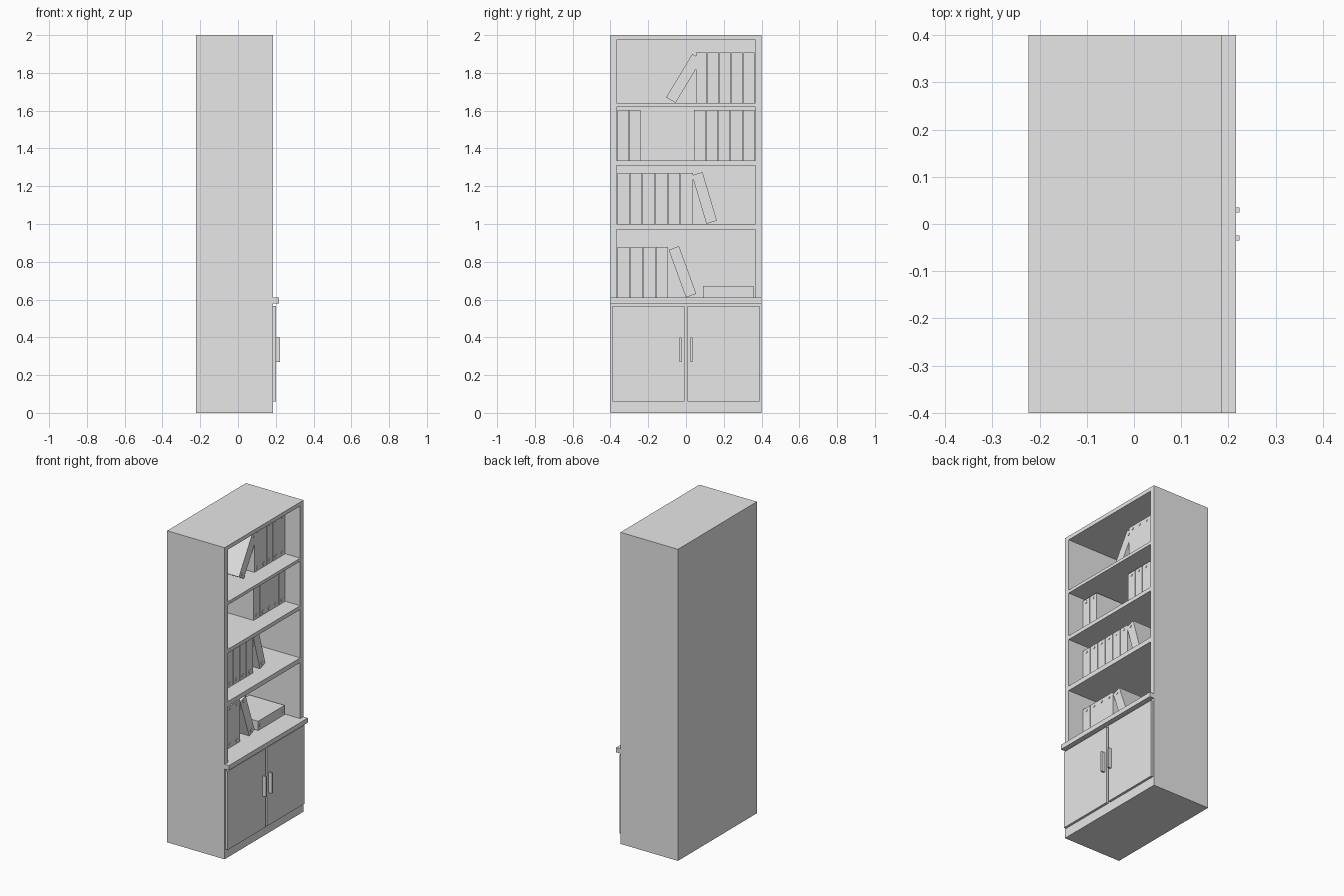
import bpy, bmesh, math
from mathutils import Matrix, Vector

if "Cube" in bpy.data.objects:
    bpy.data.objects.remove(bpy.data.objects["Cube"], do_unlink=True)

grey = bpy.data.materials.new("plain_grey")
grey.use_nodes = True
COLOUR = (0.8, 0.8, 0.8, 1)
grey.diffuse_color = COLOUR
grey.node_tree.nodes["Principled BSDF"].inputs["Base Color"].default_value = COLOUR


def add_box(bm, x, y, z):
    """Add a box given its (min, max) range on each axis."""
    lo, hi = map(Vector, zip(x, y, z))
    size = hi - lo
    m = Matrix.Translation((lo + hi) / 2) @ Matrix.Diagonal((*size, 1))
    bmesh.ops.create_cube(bm, size=1, matrix=m)


def finish(name, bm):
    mesh = bpy.data.meshes.new(name)
    bm.to_mesh(mesh)
    bm.free()
    mesh.materials.append(grey)
    obj = bpy.data.objects.new(name, mesh)
    bpy.context.collection.objects.link(obj)
    return obj


def box(name, x, y, z):
    bm = bmesh.new()
    add_box(bm, x, y, z)
    return finish(name, bm)


# Carcass with four open compartments facing +x
FRONT, BACK = 0.185, -0.223
INNER = 0.367
SHELVES = [(0.61, 0.97), (1.0, 1.31), (1.335, 1.62), (1.64, 1.975)]

carcass = box("carcass", (BACK, FRONT), (-0.4, 0.4), (0, 2))
bm = bmesh.new()
for span in SHELVES:
    add_box(bm, (-0.2, 0.3), (-INNER, INNER), span)
cutter = finish("compartment_cutter", bm)
cutter.hide_render = True
cut = carcass.modifiers.new("compartments", 'BOOLEAN')
cut.operation = 'DIFFERENCE'
cut.solver = 'EXACT'
cut.object = cutter
bpy.context.view_layer.objects.active = carcass
bpy.ops.object.modifier_apply(modifier=cut.name)
bpy.data.objects.remove(cutter, do_unlink=True)

# Ledge over the cupboard, doors and handles
box("ledge", (FRONT, 0.216), (-0.4, 0.4), (0.58, 0.61))
for side, s in (("right", -1), ("left", 1)):
    box(side + "_door", (FRONT, 0.2), sorted((s * 0.009, s * 0.39)), (0.06, 0.565))
    box(side + "_handle", (0.2, 0.223), sorted((s * 0.024, s * 0.035)), (0.27, 0.4))

# Ring binders
SPINE, DEPTH, HEIGHT = 0.08, 0.25, 0.268


def binder(name, y, z, width=0.061, lean=0):
    """Binder pivoting on a bottom edge; positive lean tips it towards +y."""
    bm = bmesh.new()
    span = (-width, 0) if lean > 0 else (0, width)
    add_box(bm, (SPINE - DEPTH, SPINE), span, (0, HEIGHT))
    # round fittings on the spine
    for height, radius in ((0.022, 0.011), (HEIGHT - 0.02, 0.008)):
        m = Matrix.Translation((SPINE, sum(span) / 2, height)) @ Matrix.Rotation(math.pi / 2, 4, 'Y')
        bmesh.ops.create_cone(bm, cap_ends=True, segments=12, radius1=radius,
                              radius2=radius, depth=0.006, matrix=m)
    obj = finish(name, bm)
    obj.location = (0, y, z)
    obj.rotation_euler.x = -math.radians(lean)


def row(name, start, floor, count, pitch):
    for i in range(count):
        binder(f"{name}_{i + 1}", start + i * pitch, floor, pitch - 0.003)


floors = [span[0] + 0.001 for span in SHELVES]
row("bottom_binder", -0.363, floors[0], 4, 0.068)
binder("bottom_leaning_binder", 0.0, floors[0], 0.058, -20)
binder("lying_binder", 0.09, floors[0], 0.06, 90)
row("lower_binder", -0.363, floors[1], 6, 0.067)
binder("lower_leaning_binder", 0.108, floors[1], 0.058, -16.5)
row("upper_right_binder", -0.363, floors[2], 2, 0.063)
row("upper_left_binder", 0.043, floors[2], 5, 0.0645)
row("top_binder", 0.052, floors[3], 5, 0.0628)
binder("top_leaning_binder", -0.055, floors[3], 0.058, 31)
